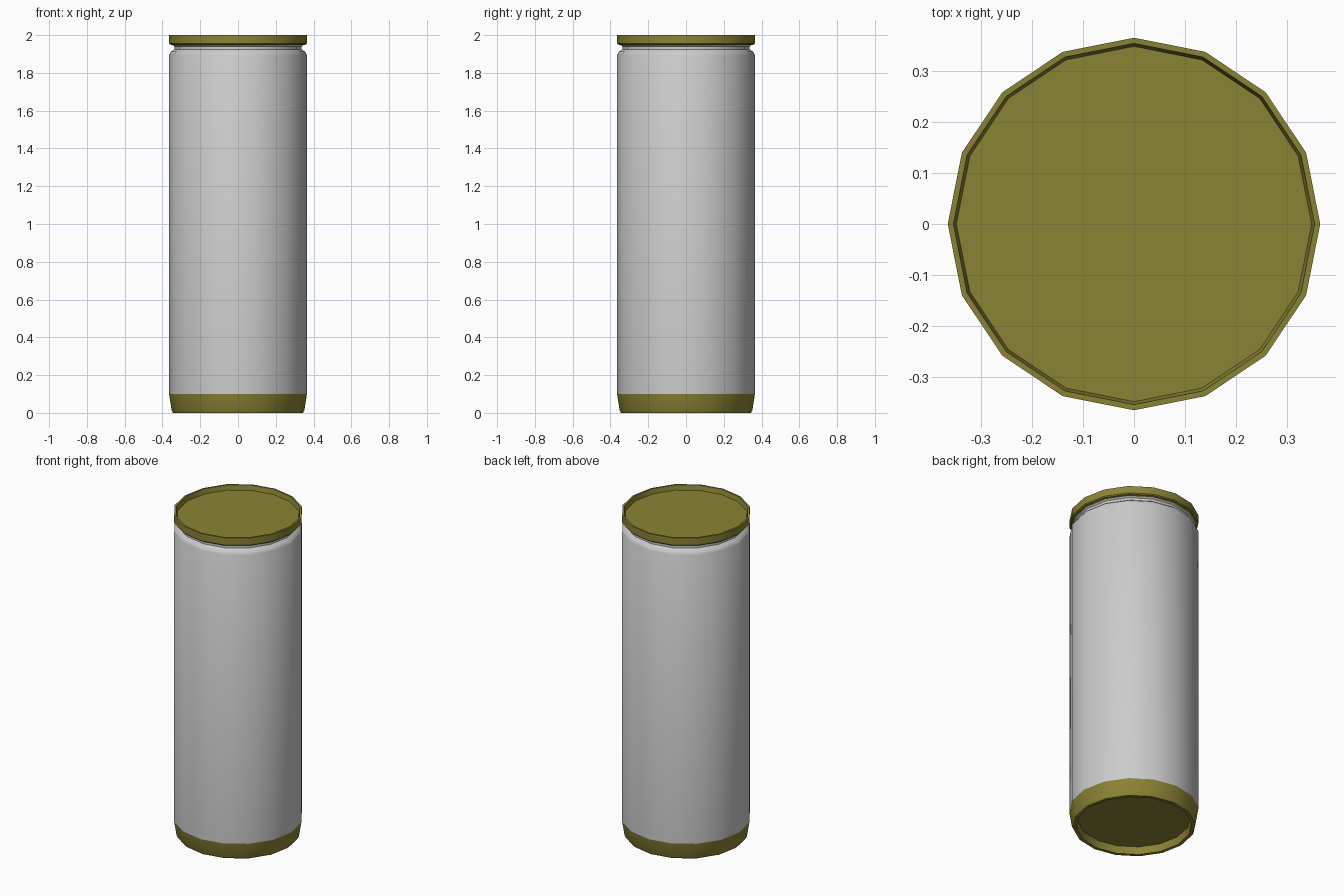
import bpy, bmesh, math

if "Cube" in bpy.data.objects:
    bpy.data.objects.remove(bpy.data.objects["Cube"])

SIDES = 16


def lathe(name, profile, mat=None, cap_end=False):
    """Revolve (radius, z) points listed bottom-outside to top/inside; optionally cap the last ring."""
    bm = bmesh.new()
    rings = []
    for r, z in profile:
        rings.append([bm.verts.new((r * math.cos(2 * math.pi * i / SIDES),
                                    r * math.sin(2 * math.pi * i / SIDES), z))
                      for i in range(SIDES)])
    for a, b in zip(rings, rings[1:]):
        for i in range(SIDES):
            j = (i + 1) % SIDES
            bm.faces.new((a[i], a[j], b[j], b[i]))
    if cap_end:
        up = profile[0][1] > 1
        bm.faces.new(rings[-1] if up else rings[-1][::-1])
    bmesh.ops.recalc_face_normals(bm, faces=bm.faces)
    mesh = bpy.data.meshes.new(name)
    bm.to_mesh(mesh)
    bm.free()
    obj = bpy.data.objects.new(name, mesh)
    bpy.context.collection.objects.link(obj)
    if mat:
        mesh.materials.append(mat)
    bpy.ops.object.select_all(action='DESELECT')
    obj.select_set(True)
    bpy.context.view_layer.objects.active = obj
    bpy.ops.object.shade_smooth_by_angle(angle=math.radians(35))
    return obj


olive = bpy.data.materials.new("olive")
olive.diffuse_color = (0.26, 0.23, 0.035, 1)
olive.use_nodes = True
olive.node_tree.nodes["Principled BSDF"].inputs["Base Color"].default_value = olive.diffuse_color

# Grey wall with the pinched neck under the lid
lathe("can_body", [(0.365, 0.10), (0.365, 1.895), (0.355, 1.912),
                   (0.337, 1.925), (0.337, 1.94), (0.35, 1.95)])

# Lid: rim with a recessed disc
lathe("top_lid", [(0.337, 1.945), (0.36, 1.95), (0.365, 1.956), (0.365, 2.0),
                  (0.354, 2.0), (0.348, 1.97)], olive, cap_end=True)

# Base: tapered cup, foot ring and recessed underside
lathe("base_cup", [(0.365, 0.10), (0.351, 0.012), (0.345, 0.0),
                   (0.325, 0.0), (0.318, 0.045)], olive, cap_end=True)
